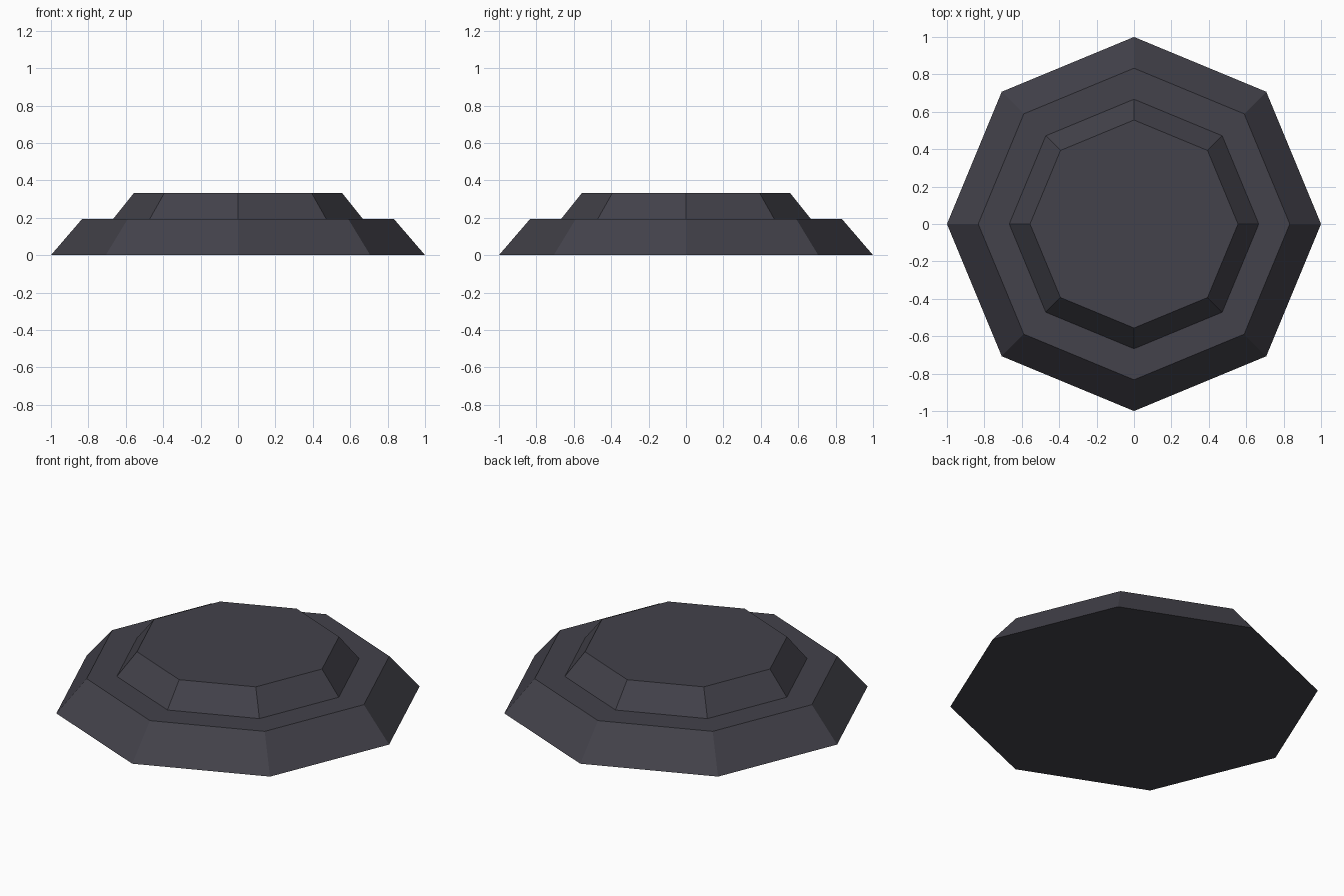
import bpy

if "Cube" in bpy.data.objects:
    bpy.data.objects.remove(bpy.data.objects["Cube"])

# Dark slate colour shared by both tiers
slate = bpy.data.materials.new("dark_slate")
slate.diffuse_color = (0.056, 0.054, 0.069, 1.0)
slate.use_nodes = True
slate.node_tree.nodes["Principled BSDF"].inputs["Base Color"].default_value = slate.diffuse_color


def tier(name, r_bottom, r_top, z_bottom, z_top):
    """Flat-shaded eight-sided frustum with corners on the x and y axes."""
    bpy.ops.mesh.primitive_cone_add(
        vertices=8, radius1=r_bottom, radius2=r_top,
        depth=z_top - z_bottom, end_fill_type='NGON',
        location=(0, 0, (z_bottom + z_top) / 2))
    obj = bpy.context.object
    obj.name = name
    obj.data.materials.append(slate)
    return obj


# Wide lower step and narrower upper step
tier("lower_tier", 1.0, 0.833, 0.0, 0.194)
tier("upper_tier", 0.667, 0.556, 0.194, 0.333)
